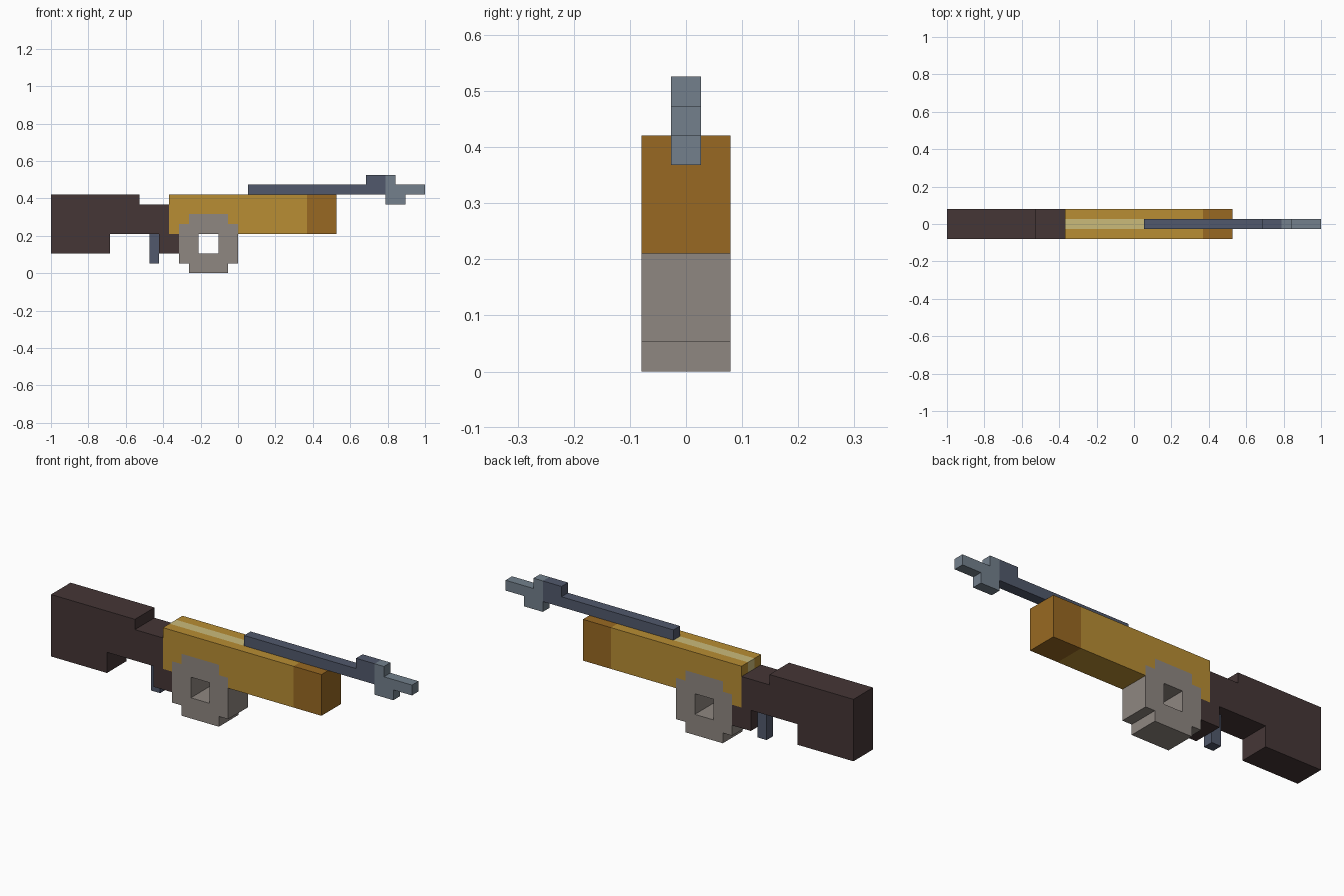
import bpy, bmesh

if "Cube" in bpy.data.objects:
    bpy.data.objects.remove(bpy.data.objects["Cube"])

U = 1 / 19  # the model sits on a grid 38 units long


def material(name, r, g, b):
    def lin(c):
        c /= 255
        return c / 12.92 if c <= 0.04045 else ((c + 0.055) / 1.055) ** 2.4
    m = bpy.data.materials.new(name)
    m.diffuse_color = (lin(r), lin(g), lin(b), 1)
    m.use_nodes = True
    m.node_tree.nodes["Principled BSDF"].inputs["Base Color"].default_value = m.diffuse_color
    return m


dark_wood = material("dark wood", 69, 54, 54)
gold = material("gold", 184, 141, 51)
dark_gold = material("dark gold", 153, 105, 34)
pale_gold = material("pale gold", 203, 187, 122)
dark_steel = material("dark steel", 81, 89, 108)
light_steel = material("light steel", 115, 128, 140)
warm_grey = material("warm grey", 143, 135, 129)


def prism(name, profiles, width, mats, cuts=(), rule=None):
    """Extrude (x, z) grid profiles across y; optional cuts and material rule."""
    bm = bmesh.new()
    for p in profiles:
        bm.faces.new([bm.verts.new((x - 19, -width / 2, z)) for x, z in p])
    bmesh.ops.remove_doubles(bm, verts=bm.verts[:], dist=0.001)
    bmesh.ops.recalc_face_normals(bm, faces=bm.faces[:])
    ext = bmesh.ops.extrude_face_region(bm, geom=bm.faces[:])
    moved = [v for v in ext["geom"] if isinstance(v, bmesh.types.BMVert)]
    bmesh.ops.translate(bm, verts=moved, vec=(0, width, 0))
    bmesh.ops.recalc_face_normals(bm, faces=bm.faces[:])
    for co, no in cuts:
        bmesh.ops.bisect_plane(bm, geom=bm.verts[:] + bm.edges[:] + bm.faces[:],
                               plane_co=co, plane_no=no)
    if rule:
        for f in bm.faces:
            f.material_index = rule(f.calc_center_median())
    bmesh.ops.scale(bm, verts=bm.verts[:], vec=(U, U, U))
    me = bpy.data.meshes.new(name)
    bm.to_mesh(me)
    bm.free()
    for m in mats:
        me.materials.append(m)
    ob = bpy.data.objects.new(name, me)
    bpy.context.collection.objects.link(ob)
    return ob


# Stock with grip
prism("stock", [[(0, 2), (6, 2), (6, 4), (11, 4), (11, 2), (13, 2), (13, 4),
                 (12, 4), (12, 7), (9, 7), (9, 8), (0, 8)]], 3, [dark_wood])

# Trigger
prism("trigger", [[(10, 1), (11, 1), (11, 4), (10, 4)]], 1, [dark_steel])


# Body: dark front end, pale stripe along the top behind the barrel
def body_colour(c):
    if c.x > 7:
        return 1
    if abs(c.y) < 0.5 and c.z > 7 and c.x < 1:
        return 2
    return 0


prism("body", [[(12, 4), (13, 4), (13, 5), (14, 5), (14, 6), (18, 6), (18, 5),
                (19, 5), (19, 4), (29, 4), (29, 8), (12, 8)]], 3,
      [gold, dark_gold, pale_gold],
      cuts=[((7, 0, 0), (1, 0, 0)), ((1, 0, 0), (1, 0, 0)), ((0, 0, 7), (0, 0, 1)),
            ((0, 0.5, 0), (0, 1, 0)), ((0, -0.5, 0), (0, 1, 0))],
      rule=body_colour)

# Drum with square hole, two mirrored halves
half = [(16, 0), (14, 0), (14, 1), (13, 1), (13, 5), (14, 5), (14, 6),
        (16, 6), (16, 4), (15, 4), (15, 2), (16, 2)]
prism("drum", [half, [(32 - x, z) for x, z in reversed(half)]], 3, [warm_grey])

# Barrel with raised block, and the lighter muzzle
prism("barrel", [[(20, 8), (34, 8), (34, 10), (32, 10), (32, 9), (20, 9)]], 1, [dark_steel])
prism("muzzle", [[(34, 7), (36, 7), (36, 8), (38, 8), (38, 9), (35, 9),
                  (35, 10), (34, 10)]], 1, [light_steel])
